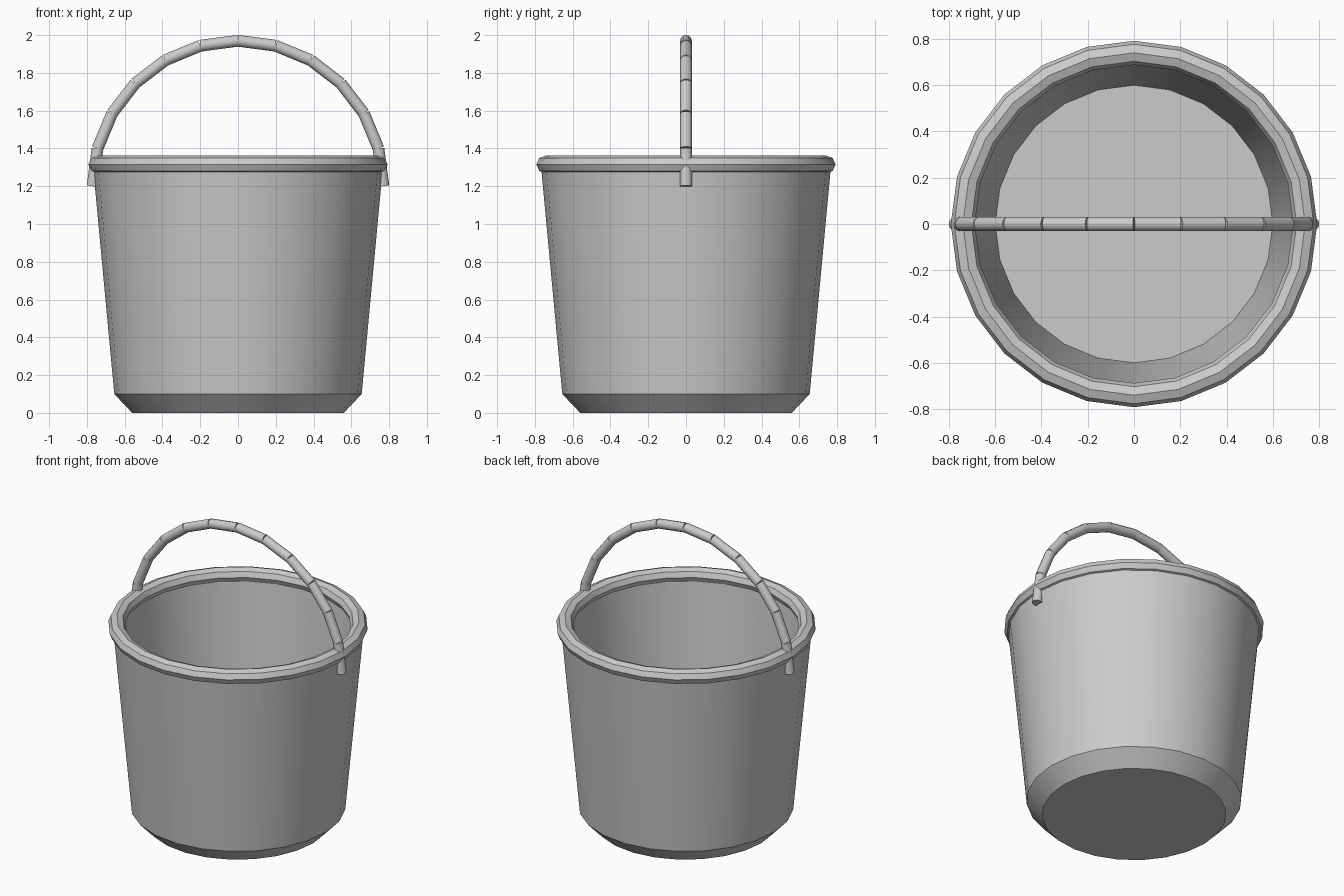
import bpy, bmesh
from math import sin, cos, pi, radians
from mathutils import Vector

if "Cube" in bpy.data.objects:
    bpy.data.objects.remove(bpy.data.objects["Cube"])

SIDES = 24


def finish(name, bm):
    bmesh.ops.recalc_face_normals(bm, faces=bm.faces[:])
    mesh = bpy.data.meshes.new(name)
    bm.to_mesh(mesh)
    bm.free()
    ob = bpy.data.objects.new(name, mesh)
    bpy.context.collection.objects.link(ob)
    bpy.ops.object.select_all(action='DESELECT')
    ob.select_set(True)
    bpy.context.view_layer.objects.active = ob
    bpy.ops.object.shade_smooth_by_angle(angle=radians(35))
    return ob


def lathe(name, profile, closed=False):
    """Revolve (radius, z) points; open profiles get capped at both ends."""
    bm = bmesh.new()
    rings = [[bm.verts.new((r * cos(2 * pi * i / SIDES), r * sin(2 * pi * i / SIDES), z))
              for i in range(SIDES)] for r, z in profile]
    pairs = list(zip(rings, rings[1:]))
    if closed:
        pairs.append((rings[-1], rings[0]))
    for a, b in pairs:
        for i in range(SIDES):
            j = (i + 1) % SIDES
            bm.faces.new((a[i], a[j], b[j], b[i]))
    if not closed:
        bm.faces.new(rings[0])
        bm.faces.new(rings[-1])
    return finish(name, bm)


# Tapered double-walled pail with chamfered base
lathe("bucket_body", [(0.56, 0), (0.655, 0.10), (0.768, 1.31),
                      (0.715, 1.31), (0.60, 0.10)])

# Rolled rim
lathe("rim", [(0.74 + 0.052 * cos(k * pi / 4), 1.315 + 0.048 * sin(k * pi / 4))
              for k in range(8)], closed=True)

# Arched handle made of twelve straight rods
R, STEPS = 0.77, 12
points = [Vector((R * cos(pi * k / STEPS), 0, 1.2 + R * sin(pi * k / STEPS)))
          for k in range(STEPS + 1)]
bm = bmesh.new()
for a, b in zip(points, points[1:]):
    d = b - a
    turn = d.to_track_quat('Z', 'Y').to_matrix().to_4x4()
    turn.translation = (a + b) / 2
    bmesh.ops.create_cone(bm, cap_ends=True, segments=12, radius1=0.031,
                          radius2=0.031, depth=d.length, matrix=turn)
finish("handle", bm)
